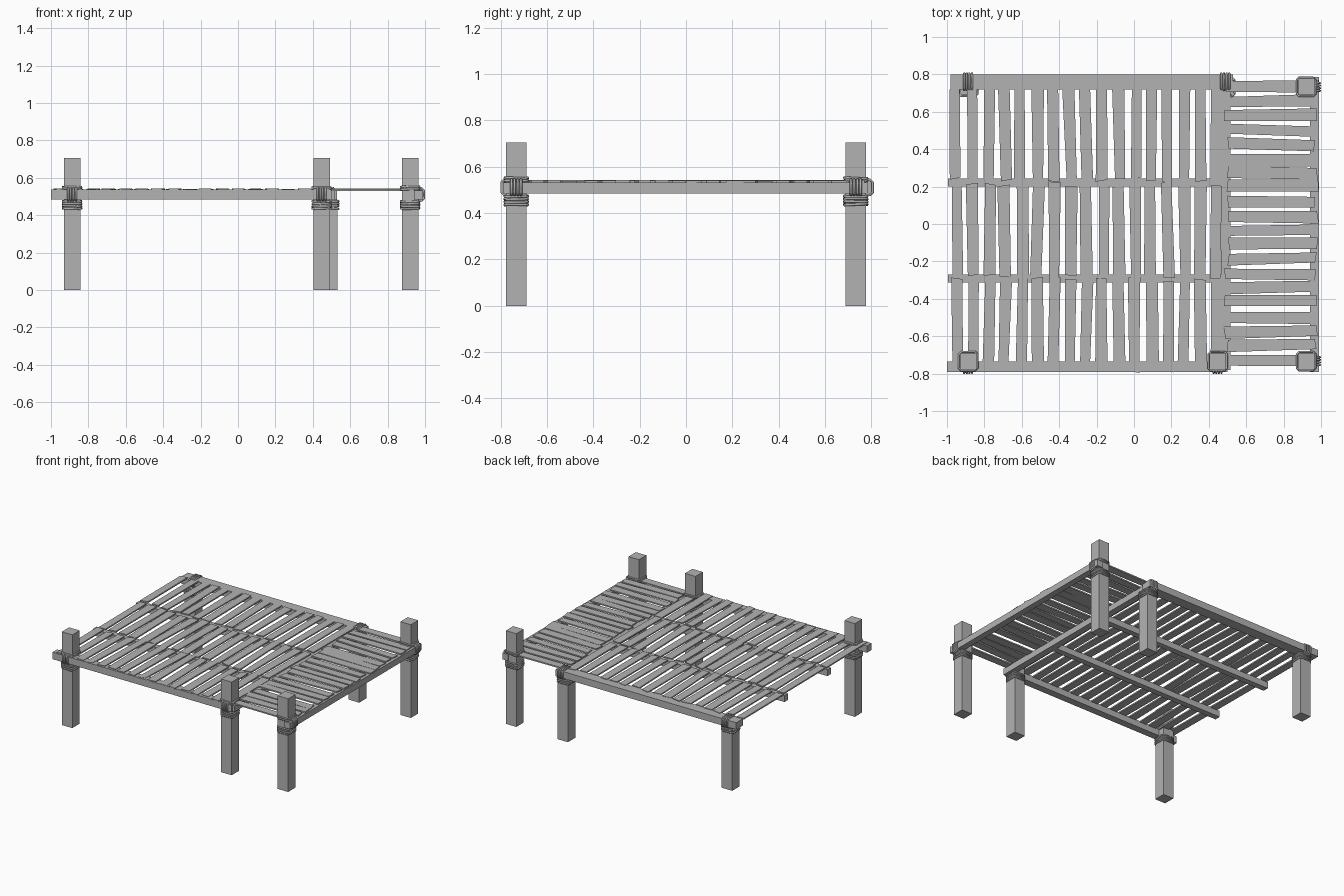
import bpy, bmesh, random
from mathutils import Vector

random.seed(4)
if "Cube" in bpy.data.objects:
    bpy.data.objects.remove(bpy.data.objects["Cube"], do_unlink=True)

wood = bpy.data.materials.new("weathered_grey")
wood.use_nodes = True
GREY = (0.45, 0.45, 0.45, 1)
wood.diffuse_color = GREY
wood.node_tree.nodes["Principled BSDF"].inputs["Base Color"].default_value = GREY


def finish(name, bm):
    bmesh.ops.recalc_face_normals(bm, faces=bm.faces)
    mesh = bpy.data.meshes.new(name)
    bm.to_mesh(mesh)
    bm.free()
    mesh.materials.append(wood)
    obj = bpy.data.objects.new(name, mesh)
    bpy.context.collection.objects.link(obj)
    return obj


def box(name, x0, x1, y0, y1, z0, z1):
    bm = bmesh.new()
    lo, hi = Vector((x0, y0, z0)), Vector((x1, y1, z1))
    for v in bmesh.ops.create_cube(bm, size=1)["verts"]:
        v.co = [lo[i] if v.co[i] < 0 else hi[i] for i in range(3)]
    return finish(name, bm)


def add_plank(bm, centre, start, end, along):
    """One crooked board: each end has its own offset, width and length."""
    ends = {}
    for s, base in ((-1, start), (1, end)):
        ends[s] = (base + random.uniform(-0.012, 0.012),
                   centre + random.uniform(-0.01, 0.01),
                   random.uniform(0.026, 0.034), random.uniform(-0.006, 0.006))
    lift = random.uniform(-0.002, 0.002)
    for v in bmesh.ops.create_cube(bm, size=1)["verts"]:
        s = 1 if v.co[along] > 0 else -1
        t = 1 if v.co[1 - along] > 0 else -1
        length, mid, half, skew = ends[s]
        z = (0.541 if v.co.z > 0 else 0.531) + lift
        a, b = length + t * skew, mid + t * half
        v.co = (a, b, z) if along == 0 else (b, a, z)


def rope(name, loops):
    """Closed rope loops, converted to one mesh."""
    curve = bpy.data.curves.new(name, "CURVE")
    curve.dimensions = "3D"
    curve.bevel_depth = 0.006
    curve.bevel_resolution = 1
    for pts in loops:
        sp = curve.splines.new("POLY")
        sp.points.add(len(pts) - 1)
        for p, co in zip(sp.points, pts):
            p.co = (*co, 1)
        sp.use_cyclic_u = True
    temp = bpy.data.objects.new(name + "_path", curve)
    bpy.context.collection.objects.link(temp)
    bpy.context.view_layer.update()
    dg = bpy.context.evaluated_depsgraph_get()
    mesh = bpy.data.meshes.new_from_object(temp.evaluated_get(dg))
    bpy.data.objects.remove(temp, do_unlink=True)
    mesh.name = name
    mesh.materials.clear()
    mesh.materials.append(wood)
    bpy.context.collection.objects.link(bpy.data.objects.new(name, mesh))


def rounded(a0, a1, b0, b1, c=0.012):
    """Rectangle outline with clipped corners."""
    return [(a0 + c, b0), (a1 - c, b0), (a1, b0 + c), (a1, b1 - c),
            (a1 - c, b1), (a0 + c, b1), (a0, b1 - c), (a0, b0 + c)]


def ring(x, y, z):
    h = 0.049
    return [(a, b, z + random.uniform(-0.003, 0.003))
            for a, b in rounded(x - h, x + h, y - h, y + h)]


# Frame beams and joists
BOT, TOP = 0.485, 0.537
box("front_beam", -1.0, 0.5, -0.79, -0.735, BOT, TOP)
box("back_beam", -0.98, 0.53, 0.72, 0.8, BOT, TOP)
box("middle_beam", 0.465, 0.515, -0.78, 0.79, BOT, TOP - 0.004)
box("left_beam", 0.94, 0.988, -0.79, 0.785, BOT, TOP - 0.004)
for i, y in enumerate((0.222, -0.292)):
    box(f"joist_{i + 1}", -0.995, 0.47, y - 0.022, y + 0.022, BOT, 0.533)

# Posts: x, y, top, direction of the beam tied to it
POST_TOP = 0.705
posts = {
    "front_right": (-0.887, -0.733, POST_TOP, "front"),
    "front_middle": (0.447, -0.733, POST_TOP, "front"),
    "front_left": (0.92, -0.733, POST_TOP, "side"),
    "back_left": (0.92, 0.733, POST_TOP, "side"),
    "back_middle": (0.488, 0.733, BOT, "back"),
    "back_right": (-0.887, 0.733, BOT, "back"),
}
W = 0.044
for name, (x, y, top, tie) in posts.items():
    box(name + "_post", x - W, x + W, y - W, y + W, 0, top)
    # Coils below the beam, and above it on the tall posts
    loops = [ring(x, y, 0.437 + 0.012 * k) for k in range(4)]
    if top > BOT:
        loops += [ring(x, y, 0.541), ring(x, y, 0.55)]
    # Upright wraps around the beam
    for k in range(4):
        d = (k - 1.5) * 0.014
        if tie == "side":
            loops.append([(a, y + d, b) for a, b in rounded(0.932, 0.994, 0.478, 0.545)])
        else:
            span = (-0.797, -0.728) if tie == "front" else (0.715, 0.806)
            loops.append([(x + d, a, b) for a, b in rounded(*span, 0.478, 0.545)])
    rope(name + "_lashing", loops)

# Main deck: three rows of crooked boards
rows = {"front": (-0.78, -0.297), "middle": (-0.283, 0.213), "back": (0.232, 0.73)}
for name, (y0, y1) in rows.items():
    bm = bmesh.new()
    for i in range(17):
        add_plank(bm, -0.95 + 0.0868 * i, y0, y1, 1)
    finish(name + "_deck_boards", bm)

# Side deck: short boards running across
bm = bmesh.new()
for i in range(20):
    add_plank(bm, -0.725 + 0.0768 * i, 0.495, 0.975, 0)
finish("side_deck_boards", bm)
